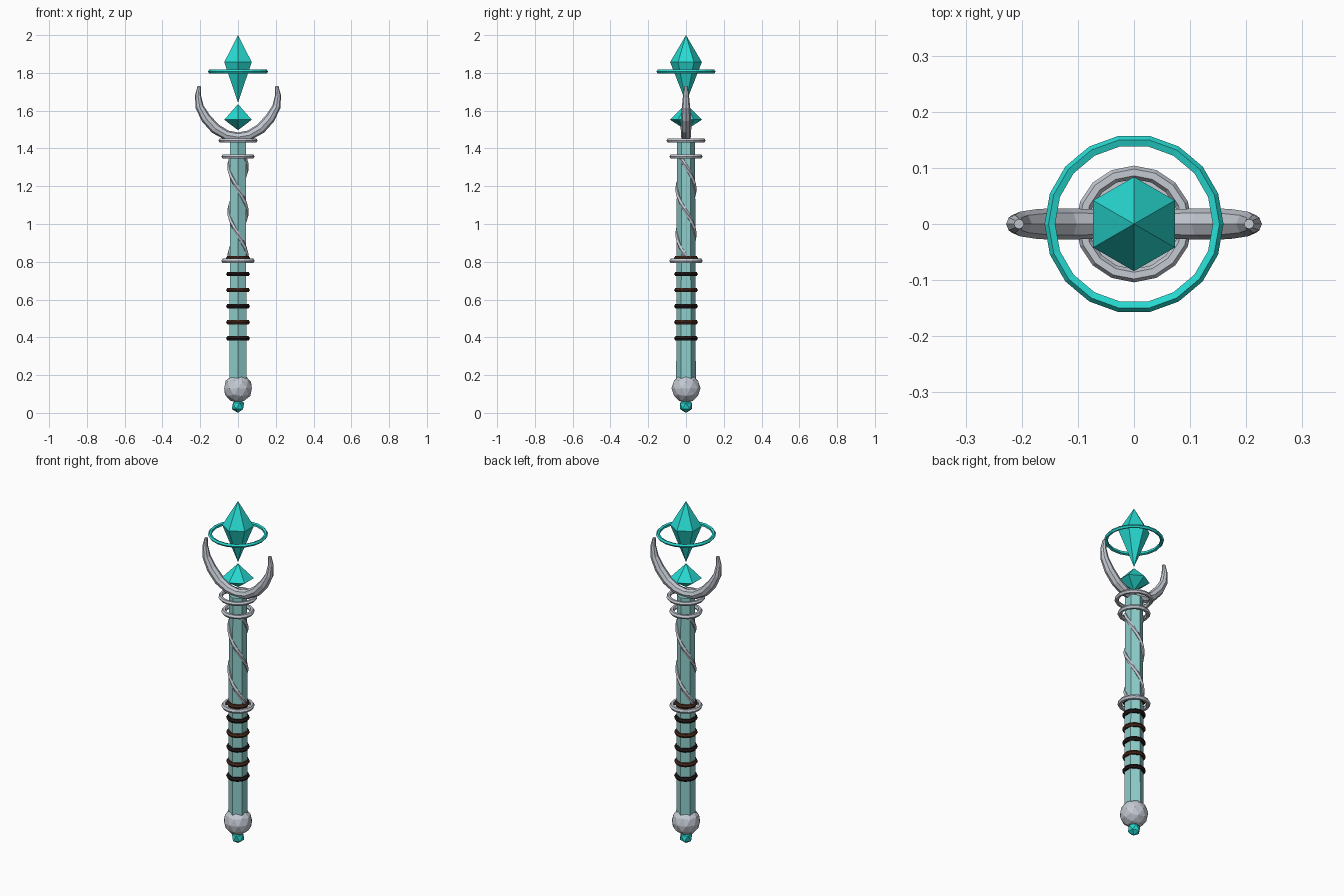
import bpy
from math import sin, cos, pi, tau
from mathutils import Vector

if "Cube" in bpy.data.objects:
    bpy.data.objects.remove(bpy.data.objects["Cube"])


def material(name, r, g, b):
    m = bpy.data.materials.new(name)
    m.diffuse_color = (r, g, b, 1)
    m.use_nodes = True
    m.node_tree.nodes["Principled BSDF"].inputs["Base Color"].default_value = m.diffuse_color
    return m


TEAL = material("teal_crystal", 0.02, 0.70, 0.64)
PALE = material("pale_shaft", 0.27, 0.62, 0.60)
SILVER = material("silver", 0.55, 0.58, 0.64)
BROWN = material("brown_leather", 0.06, 0.02, 0.01)
BLACK = material("dark_leather", 0.015, 0.008, 0.008)


def build(name, verts, faces, mat):
    me = bpy.data.meshes.new(name)
    me.from_pydata(verts, [], faces)
    me.materials.append(mat)
    ob = bpy.data.objects.new(name, me)
    bpy.context.collection.objects.link(ob)
    return ob


def finish(name, mat):
    ob = bpy.context.object
    ob.name = name
    ob.data.materials.append(mat)
    return ob


def bipyramid(name, bottom, middle, top, r, mat):
    verts = [(r * sin(i * tau / 6), r * cos(i * tau / 6), middle) for i in range(6)]
    verts += [(0, 0, bottom), (0, 0, top)]
    faces = []
    for i in range(6):
        j = (i + 1) % 6
        faces += [(i, j, 6), (j, i, 7)]
    return build(name, verts, faces, mat)


def ring(name, z, major, minor, mat, segs=16, sides=6):
    bpy.ops.mesh.primitive_torus_add(location=(0, 0, z), major_radius=major, minor_radius=minor,
                                     major_segments=segs, minor_segments=sides)
    return finish(name, mat)


def ball(name, z, r, mat, subdiv):
    bpy.ops.mesh.primitive_ico_sphere_add(subdivisions=subdiv, radius=r, location=(0, 0, z))
    return finish(name, mat)


def tube(name, path, radii, sides, mat, side_axis=None):
    # Sweep a tapering polygon along a path; default side axis points away from z
    verts, faces = [], []
    pts = [Vector(p) for p in path]
    n = len(pts)
    for i, p in enumerate(pts):
        t = (pts[min(i + 1, n - 1)] - pts[max(i - 1, 0)]).normalized()
        u = side_axis or Vector((p.x, p.y, 0)).normalized()
        v = t.cross(u).normalized()
        for k in range(sides):
            a = k * tau / sides
            verts.append(p + radii[i] * (cos(a) * u + sin(a) * v))
    for i in range(n - 1):
        for k in range(sides):
            a, b = i * sides + k, i * sides + (k + 1) % sides
            faces.append((a, b, b + sides, a + sides))
    faces += [tuple(range(sides))[::-1], tuple(range((n - 1) * sides, n * sides))]
    return build(name, verts, faces, mat)


# Hexagonal shaft
bpy.ops.mesh.primitive_cone_add(vertices=6, radius1=0.052, radius2=0.048, depth=1.30,
                                location=(0, 0, 0.80))
finish("shaft", PALE)

# Pommel with a small gem underneath
ball("pommel", 0.13, 0.077, SILVER, 2)
ball("pommel_gem", 0.037, 0.037, TEAL, 1)

# Leather grip bands
for i in range(6):
    ring(f"grip_band_{i + 1}", 0.395 + 0.085 * i, 0.05, 0.013, BROWN if i % 2 else BLACK, 12)

# Silver collars
ring("lower_collar", 0.805, 0.075, 0.013, SILVER)
ring("upper_collar", 1.357, 0.075, 0.013, SILVER)
ring("top_collar", 1.442, 0.092, 0.012, SILVER)

# Two vines spiralling up between the collars
N = 16
for s in range(2):
    path = []
    for i in range(N + 1):
        z = 0.81 + 0.54 * i / N
        a = -pi / 2 + s * pi - tau * (z - 0.945) / 0.48
        path.append((0.046 * cos(a), 0.046 * sin(a), z))
    tube(f"vine_{s + 1}", path, [0.011] * (N + 1), 5, SILVER)

# Crescent head
half = [(0.205, 1.73, 0.009), (0.212, 1.68, 0.016), (0.203, 1.62, 0.022),
        (0.170, 1.56, 0.027), (0.120, 1.505, 0.028), (0.06, 1.470, 0.026)]
prof = [(-x, z, r) for x, z, r in half] + [(0, 1.460, 0.025)] + half[::-1]
tube("crescent", [(x, 0, z) for x, z, r in prof], [r for x, z, r in prof], 8, SILVER,
     Vector((0, 1, 0)))

# Floating crystals and halo
bipyramid("lower_crystal", 1.497, 1.552, 1.635, 0.084, TEAL)
bipyramid("upper_crystal", 1.643, 1.857, 2.0, 0.084, TEAL)
ring("halo", 1.807, 0.149, 0.0105, TEAL, 18, 5)
